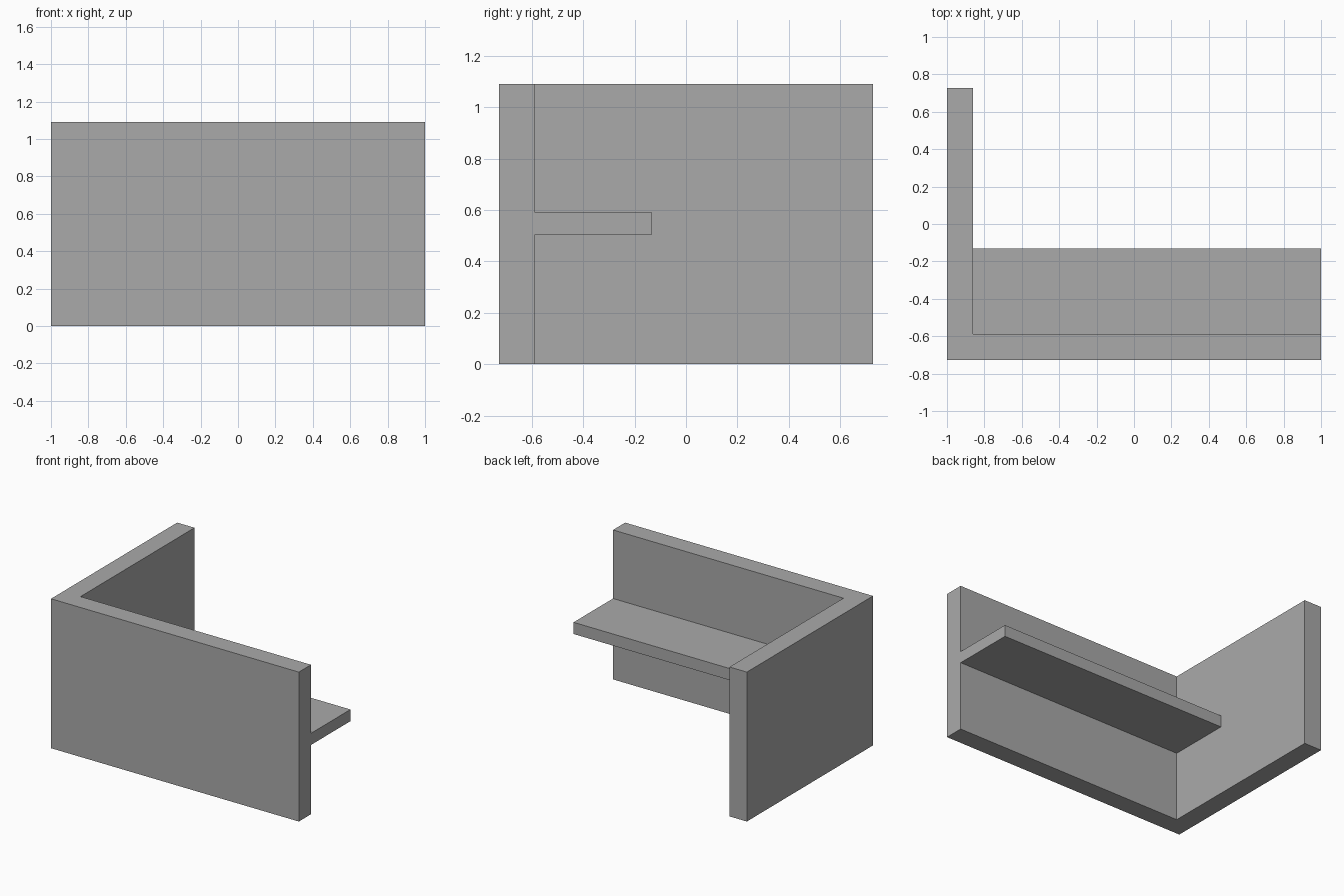
import bpy
import bmesh
from mathutils import Vector

cube = bpy.data.objects.get("Cube")
if cube:
    bpy.data.objects.remove(cube, do_unlink=True)

GREY = (0.4, 0.4, 0.4, 1.0)
grey = bpy.data.materials.new("plain grey")
grey.use_nodes = True
grey.diffuse_color = GREY
grey.node_tree.nodes["Principled BSDF"].inputs["Base Color"].default_value = GREY

# Overall sizes
LEFT, RIGHT = -1.0, 1.0
FRONT, BACK = -0.727, 0.727
HEIGHT, WALL = 1.09, 0.14
SHELF_DEPTH, SHELF_BOTTOM, SHELF_TOP = 0.455, 0.505, 0.59


def finish(name, bm):
    bmesh.ops.recalc_face_normals(bm, faces=bm.faces)
    mesh = bpy.data.meshes.new(name)
    bm.to_mesh(mesh)
    bm.free()
    mesh.materials.append(grey)
    obj = bpy.data.objects.new(name, mesh)
    bpy.context.collection.objects.link(obj)
    return obj


def extrude_outline(name, outline, bottom, top):
    """Raise a flat outline into a solid prism."""
    bm = bmesh.new()
    face = bm.faces.new([bm.verts.new((x, y, bottom)) for x, y in outline])
    raised = bmesh.ops.extrude_face_region(bm, geom=[face], use_keep_orig=True)
    verts = [g for g in raised["geom"] if isinstance(g, bmesh.types.BMVert)]
    bmesh.ops.translate(bm, verts=verts, vec=Vector((0, 0, top - bottom)))
    return finish(name, bm)


# L-shaped corner wall in one piece
inner_x, inner_y = LEFT + WALL, FRONT + WALL
extrude_outline("corner_wall", [
    (LEFT, FRONT), (RIGHT, FRONT), (RIGHT, inner_y),
    (inner_x, inner_y), (inner_x, BACK), (LEFT, BACK),
], 0, HEIGHT)

# Shelf along the back of the front wall
shelf_back = inner_y + SHELF_DEPTH
extrude_outline("shelf", [
    (inner_x, inner_y), (RIGHT, inner_y),
    (RIGHT, shelf_back), (inner_x, shelf_back),
], SHELF_BOTTOM, SHELF_TOP)
